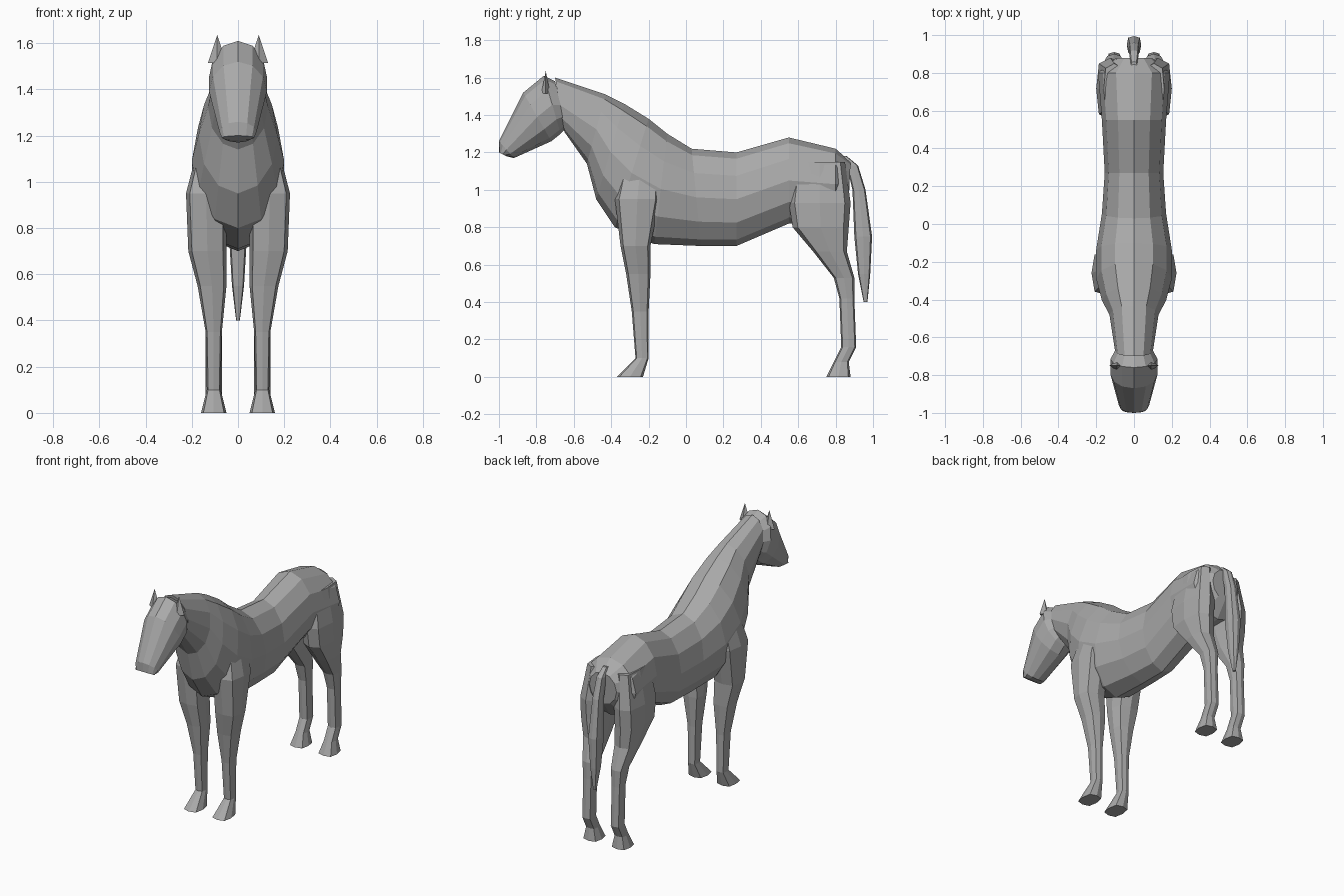
import bpy
import bmesh
from math import cos, pi, sin
from mathutils import Vector

default_cube = bpy.data.objects.get("Cube")
if default_cube:
    bpy.data.objects.remove(default_cube, do_unlink=True)

# One plain grey for the whole animal
grey = bpy.data.materials.new("plain_grey")
grey.use_nodes = True
grey_colour = (.4, .4, .4, 1)
grey.diffuse_color = grey_colour
shader = grey.node_tree.nodes["Principled BSDF"]
shader.inputs["Base Color"].default_value = grey_colour


def loft(name, rings):
    """Skin a list of equal-sized point rings into a closed, flat-faced object."""
    bm = bmesh.new()
    loops = [[bm.verts.new(point) for point in ring] for ring in rings]
    for lower, upper in zip(loops, loops[1:]):
        # Pair every corner with its neighbour, wrapping round at the end
        lower_next = lower[1:] + lower[:1]
        upper_next = upper[1:] + upper[:1]
        for corners in zip(lower, lower_next, upper_next, upper):
            bm.faces.new(corners)
    bm.faces.new(loops[0])
    bm.faces.new(loops[-1])
    bmesh.ops.recalc_face_normals(bm, faces=bm.faces[:])
    mesh = bpy.data.meshes.new(name)
    bm.to_mesh(mesh)
    bm.free()
    mesh.materials.append(grey)
    part = bpy.data.objects.new(name, mesh)
    bpy.context.collection.objects.link(part)
    return part


def body_ring(top_y, top_z, bottom_y, bottom_z, half_width):
    """Twelve-sided oval hung between a point on the back and one on the belly."""
    top = Vector((0, top_y, top_z))
    bottom = Vector((0, bottom_y, bottom_z))
    ring = []
    for step in range(12):
        angle = step * pi / 6
        point = top.lerp(bottom, (1 - cos(angle)) / 2)
        point.x = half_width * sin(angle)
        ring.append(point)
    return ring


def limb_ring(height, front, back, inner, outer):
    """Level eight-sided section, boxy but ridged along the middle of each side."""
    centre_x, half_x = (inner + outer) / 2, (outer - inner) / 2
    centre_y, half_y = (front + back) / 2, (back - front) / 2
    ring = []
    for step in range(8):
        angle = step * pi / 4
        reach = 1.15 if step % 2 else 1
        ring.append(Vector((centre_x + half_x * reach * cos(angle),
                            centre_y + half_y * reach * sin(angle), height)))
    return ring


def leg_ring(height, front, back, outer, side):
    """Slim sections stay centred over the hoof; thick ones grow outward only."""
    inner = max(.05, .21 - outer)
    return limb_ring(height, front, back, side * inner, side * outer)


# Trunk and neck, from the rump to the throat
trunk = [
    (.88, 1.15, .87, .94, .1),
    (.8, 1.22, .8, .84, .19),
    (.55, 1.28, .55, .82, .17),
    (.27, 1.2, .27, .7, .155),
    (.03, 1.22, .08, .7, .17),
    (-.1, 1.3, -.17, .71, .2),
    (-.2, 1.38, -.38, .8, .2),
    (-.33, 1.46, -.48, .95, .17),
    (-.43, 1.51, -.53, 1.14, .13),
    (-.7, 1.6, -.65, 1.31, .1),
]
loft("trunk_and_neck", [body_ring(*station) for station in trunk])

# Head, from the poll to the lips
head = [
    (-.7, 1.58, -.64, 1.33, .1),
    (-.76, 1.61, -.67, 1.3, .125),
    (-.87, 1.52, -.72, 1.26, .125),
    (-1, 1.26, -.92, 1.17, .08),
    (-1, 1.2, -.96, 1.18, .07),
]
loft("head", [body_ring(*station) for station in head])

# Leg sections: height, front, back, outer side
leg_shapes = {
    "front_leg": [
        (1.2, -.32, -.15, .16),
        (.95, -.38, -.14, .225),
        (.7, -.35, -.19, .215),
        (.55, -.32, -.19, .175),
        (.35, -.29, -.2, .14),
        (.1, -.27, -.2, .135),
        (0, -.37, -.23, .16),
    ],
    "hind_leg": [
        (1.15, .58, .85, .16),
        (.93, .55, .88, .2),
        (.8, .57, .87, .2),
        (.67, .68, .86, .18),
        (.53, .79, .9, .15),
        (.42, .82, .9, .14),
        (.16, .83, .91, .14),
        (.08, .79, .87, .14),
        (0, .75, .88, .16),
    ],
}

for side_name, side in (("left", 1), ("right", -1)):
    for leg_name, sections in leg_shapes.items():
        loft(f"{side_name}_{leg_name}",
             [leg_ring(*section, side) for section in sections])

    # Small pointed ear, flattened from front to back
    bpy.ops.mesh.primitive_cone_add(vertices=4, radius1=.04, depth=.12,
                                    location=(side * .09, -.75, 1.575))
    ear = bpy.context.object
    ear.name = f"{side_name}_ear"
    ear.scale.y = .6
    ear.data.materials.append(grey)

# Tail hanging clear of the rump: height, front, back
tail = [
    (1.18, .82, .86),
    (1.13, .86, .92),
    (1, .89, .96),
    (.75, .9, .995),
    (.55, .92, .985),
    (.4, .95, .97),
]
tail_rings = []
for height, front, back in tail:
    half_width = (back - front) * .4
    tail_rings.append(limb_ring(height, front, back, -half_width, half_width))
loft("tail", tail_rings)
